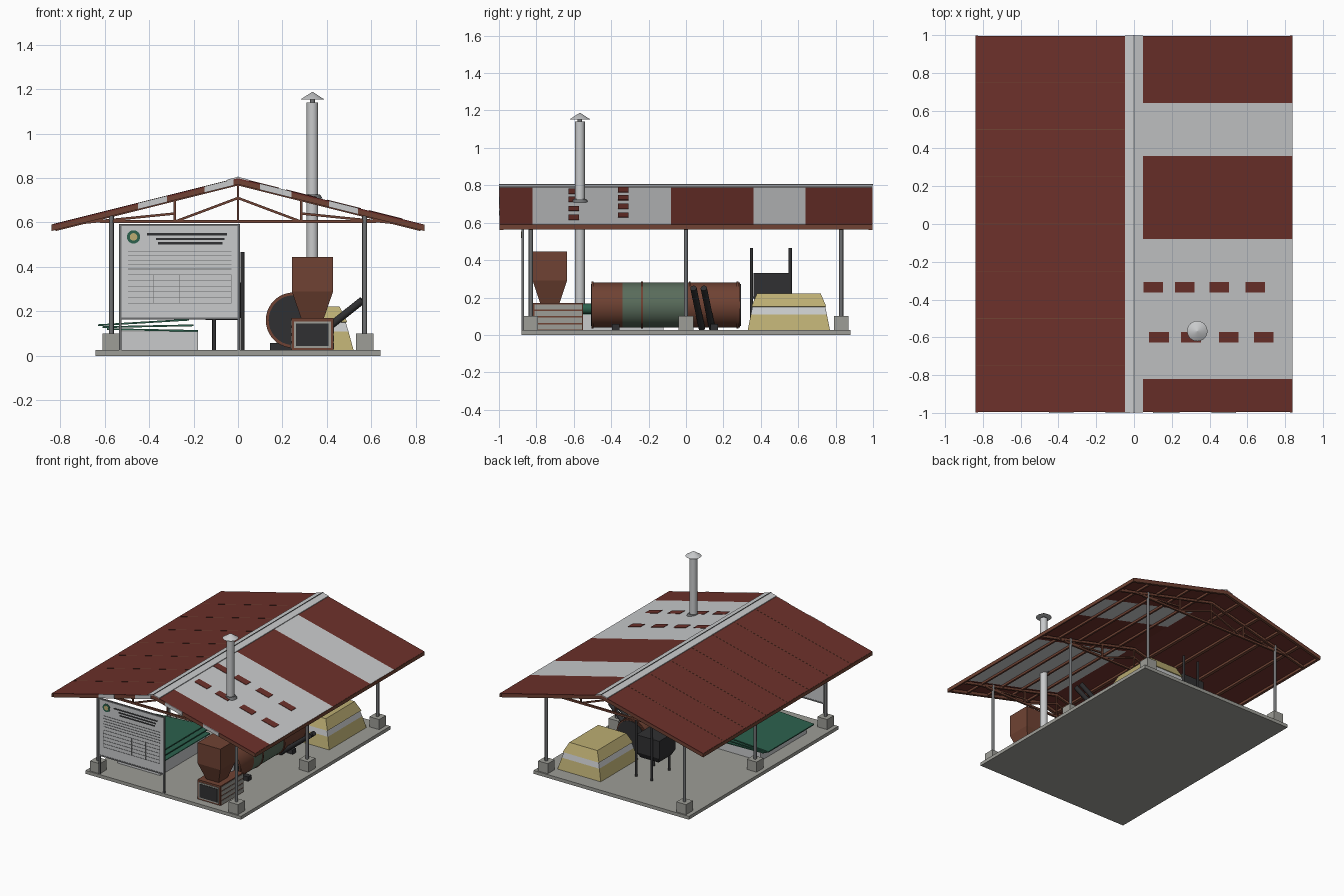
import bpy, bmesh, math
from mathutils import Vector

if "Cube" in bpy.data.objects:
    bpy.data.objects.remove(bpy.data.objects["Cube"])


def material(name, *rgb):
    m = bpy.data.materials.new(name)
    m.use_nodes = True
    m.diffuse_color = (*rgb, 1)
    m.node_tree.nodes["Principled BSDF"].inputs["Base Color"].default_value = (*rgb, 1)
    return m


RED = material("roof red", .15, .03, .023)
PALE = material("pale grey", .58, .59, .6)
CONCRETE = material("concrete", .34, .34, .31)
BROWN = material("rust brown", .16, .055, .033)
STEEL = material("steel grey", .16, .165, .17)
DARK = material("charcoal", .03, .03, .032)
GREEN = material("sheet green", .025, .12, .075)
OLIVE = material("drum green", .1, .15, .105)
TAN = material("sack tan", .5, .42, .17)
SLOPE, RIDGE = .25, .80


def finish(name, bm, *mats):
    bmesh.ops.recalc_face_normals(bm, faces=bm.faces)
    mesh = bpy.data.meshes.new(name)
    bm.to_mesh(mesh)
    bm.free()
    ob = bpy.data.objects.new(name, mesh)
    bpy.context.collection.objects.link(ob)
    for m in mats:
        mesh.materials.append(m)
    return ob


def box(name, x, y, z, mat):
    """Box from (min, max) pairs."""
    bm = bmesh.new()
    bmesh.ops.create_cube(bm, size=1)
    for v in bm.verts:
        v.co = [(a + b) / 2 + c * (b - a) for c, (a, b) in zip(v.co, (x, y, z))]
    return finish(name, bm, mat)


def roof_part(name, x, y, top, thick, mat):
    """Box sheared to lie along the roof slope; top is height over the sheet."""
    ob = box(name, x, y, (RIDGE + top - thick, RIDGE + top), mat)
    for v in ob.data.vertices:
        v.co.z -= SLOPE * abs(v.co.x)
    return ob


def aligned(ob, p, q):
    d = Vector(q) - Vector(p)
    ob.rotation_mode = 'QUATERNION'
    ob.rotation_quaternion = d.to_track_quat('Z', 'Y')
    ob.location = (Vector(p) + Vector(q)) / 2
    return ob


def beam(name, p, q, w, mat):
    half = (Vector(q) - Vector(p)).length / 2
    return aligned(box(name, (-w / 2, w / 2), (-w / 2, w / 2), (-half, half), mat), p, q)


def tube(name, p, q, r, mat, r2=None, sides=24):
    bm = bmesh.new()
    bmesh.ops.create_cone(bm, cap_ends=True, segments=sides, radius1=r,
                          radius2=r if r2 is None else r2,
                          depth=(Vector(q) - Vector(p)).length)
    ob = aligned(finish(name, bm, mat), p, q)
    bpy.ops.object.select_all(action='DESELECT')
    ob.select_set(True)
    bpy.context.view_layer.objects.active = ob
    bpy.ops.object.shade_smooth_by_angle(angle=math.radians(40))
    return ob


def tapered(name, cx, cy, levels, mats):
    """Stack of rectangular rings (z, half x, half y); one material per tier."""
    bm = bmesh.new()
    rings = [[bm.verts.new((cx + sx * hx, cy + sy * hy, z))
              for sx, sy in ((-1, -1), (1, -1), (1, 1), (-1, 1))] for z, hx, hy in levels]
    for t, (a, b) in enumerate(zip(rings, rings[1:])):
        for i in range(4):
            bm.faces.new((a[i], a[i - 1], b[i - 1], b[i])).material_index = t
    bm.faces.new(rings[0])
    bm.faces.new(rings[-1]).material_index = len(mats) - 1
    return finish(name, bm, *mats)


# Floor, footings and posts
box("floor_slab", (-.64, .64), (-.88, .88), (0, .025), CONCRETE)
for x in (-.57, .57):
    for y in (-.83, 0, .83):
        box("footing", (x - .04, x + .04), (y - .04, y + .04), (.025, .1), CONCRETE)
        tube("post", (x, y, .1), (x, y, .645), .011, STEEL, sides=16)

# Roof sheets: the left slope plain, the right slope in bands
roof_part("roof_left", (-.838, 0), (-.996, .996), 0, .008, RED)
bands = (-.996, -.82, -.08, .36, .64, .996)
for i, span in enumerate(zip(bands, bands[1:])):
    roof_part("roof_right_band", (0, .838), span, 0, .008, PALE if i % 2 else RED)
for y, starts in ((-.335, (.05, .217, .4, .59)), (-.6, (.08, .25, .45, .635))):
    for x in starts:
        roof_part("roof_patch", (x, x + .104), (y - .028, y + .028), .003, .004, RED)
for i in range(1, 8):
    y = -1 + i * .25
    roof_part("roof_seam", (-.835, -.05), (y - .002, y + .002), .001, .002, BROWN)

# Ridge cap, eaves, gable boards, rafters and purlins
for s in (-1, 1):
    def side(a, b):
        return tuple(sorted((s * a, s * b)))
    roof_part("ridge_cap", side(0, .048), (-.997, .997), .005, .006, PALE)
    roof_part("eave_board", side(.825, .84), (-.997, .997), -.001, .026, BROWN)
    for y in (-.996, .976):
        roof_part("gable_board", side(0, .838), (y, y + .02), -.003, .026, BROWN)
    for x0, x1 in ((.02 if s < 0 else .1, .15 if s < 0 else .24), (.41 if s > 0 else .32, .54 if s > 0 else .45)):
        roof_part("gable_plate", side(x0, x1), (-1, -.995), 0, .027, PALE)
    for x in (.12, .3, .48, .66):
        roof_part("purlin", side(x, x + .018), (-.98, .98), -.008, .016, BROWN)
beam("ridge_line", (0, -1, .805), (0, 1, .805), .005, STEEL)

# Trusses
for y in (-.83, 0, .83):
    beam("truss_bottom_chord", (-.62, y, .604), (.62, y, .604), .014, BROWN)
    beam("truss_king_post", (0, y, .604), (0, y, .78), .011, BROWN)
    for s in (-1, 1):
        roof_part("truss_rafter", tuple(sorted((0, s * .82))), (y - .008, y + .008), -.016, .018, BROWN)
        beam("truss_strut", (s * .285, y, .604), (s * .285, y, .715), .011, BROWN)
        beam("truss_brace", (0, y, .71), (s * .275, y, .607), .011, BROWN)
        beam("truss_tie", (s * .285, y, .64), (s * .78, y, .59), .011, BROWN)

# Notice board: frame, panel, blank bars and a ruled grid
for x in (-.53, .003):
    box("board_post", (x - .006, x + .006), (-.879, -.867), (.025, .592), STEEL)
for z in (.168, .588):
    box("board_rail", (-.53, .003), (-.879, -.867), (z - .005, z + .005), STEEL)
box("board_panel", (-.525, -.002), (-.877, -.869), (.17, .588), PALE)


def mark(name, x, z, mat):
    box(name, x, (-.879, -.876), z, mat)


for x0, x1, z in ((-.41, -.05, .547), (-.37, -.06, .526), (-.36, -.07, .506)):
    mark("heading_bar", (x0, x1), (z - .005, z + .005), DARK)
for i in range(5):
    z = .47 - i * .02
    mark("thin_bar", (-.495, -.03), (z - .0018, z + .0018), STEEL)
for i in range(6):
    z = .237 + i * .0255
    mark("grid_row", (-.495, -.03), (z - .001, z + .001), STEEL)
for i in range(5):
    x = -.495 + i * .11625
    mark("grid_column", (x - .001, x + .001), (.237, .3645), STEEL)
tube("round_badge", (-.47, -.876, .535), (-.47, -.88, .535), .03, GREEN)
tube("badge_centre", (-.47, -.879, .535), (-.47, -.881, .535), .017, TAN)

# Trough with tilted green sheets
box("trough", (-.53, -.18), (-.66, -.12), (.025, .11), PALE)
for i in range(3):
    x, z = -.63 + i * .02, .15 - i * .017
    sheet = box("green_sheet", (-.205, .205), (-.27, .27), (-.004, .004), GREEN)
    sheet.location = (x + .205, -.34, z)
    sheet.rotation_euler.y = -.06 + i * .04

# Furnace with ribbed sides, hopper and chimney
box("furnace", (.24, .43), (-.82, -.55), (.025, .17), BROWN)
mark_y = (-.824, -.819)
box("furnace_door", (.252, .418), mark_y, (.035, .155), CONCRETE)
box("furnace_opening", (.262, .408), (-.827, -.82), (.045, .145), DARK)
for x in (.237, .43):
    for i in range(4):
        z = .03 + i * .035
        box("furnace_rib", (x, x + .003), (-.81, -.555), (z, z + .027), CONCRETE)
tapered("hopper", .335, -.728, [(.165, .05, .05), (.29, .093, .092), (.445, .093, .092)], [BROWN, BROWN])
tube("chimney", (.335, -.567, .165), (.335, -.567, 1.14), .026, PALE)
tube("chimney_flashing", (.335, -.567, .708), (.335, -.567, .726), .046, STEEL, .034)
tube("chimney_neck", (.335, -.567, 1.13), (.335, -.567, 1.16), .012, STEEL)
tube("chimney_cap", (.335, -.567, 1.153), (.335, -.567, 1.187), .054, PALE, .002)

# Rotary drum
CX, CZ = .25, .16


def drum_part(name, y0, y1, r, mat):
    tube(name, (CX, y0, CZ), (CX, y1, CZ), r, mat, sides=40)


drum_part("drum_front", -.5, -.34, .12, BROWN)
drum_part("drum_middle", -.34, .01, .12, OLIVE)
drum_part("drum_back", .01, .29, .12, BROWN)
for y in (-.5, -.235, .02, .275):
    drum_part("drum_hoop", y - .005, y + .005, .125, BROWN)
drum_part("drum_front_plate", -.508, -.5, .112, DARK)
drum_part("drum_back_plate", .285, .294, .112, DARK)
tube("burner_pipe", (.3, -.56, .14), (.3, -.5, .14), .027, GREEN)
for y in (-.375, .15):
    box("drum_cradle", (.145, .36), (y - .02, y + .02), (.025, .058), DARK)

# Slanted discharge tubes
for y in (.04, .095):
    tube("discharge_tube", (.56, y, .25), (.29, y + .045, .035), .017, DARK)

# Sack pile with pale band
tapered("sack_pile", .342, .55,
        [(.025, .178, .22), (.11, .155, .203), (.15, .143, .195), (.152, .15, .2), (.222, .115, .17)],
        [TAN, PALE, TAN, TAN])

# Bin on tall legs
tapered("leg_bin", -.07, .455, [(.16, .075, .075), (.2, .095, .095), (.33, .095, .095)], [DARK, DARK])
for x in (-.107, .02):
    for y in (.35, .557):
        tube("bin_leg", (x, y, .025), (x, y, .466), .009, DARK, sides=12)
    beam("bin_leg_rail", (x, .35, .2), (x, .557, .2), .012, DARK)
